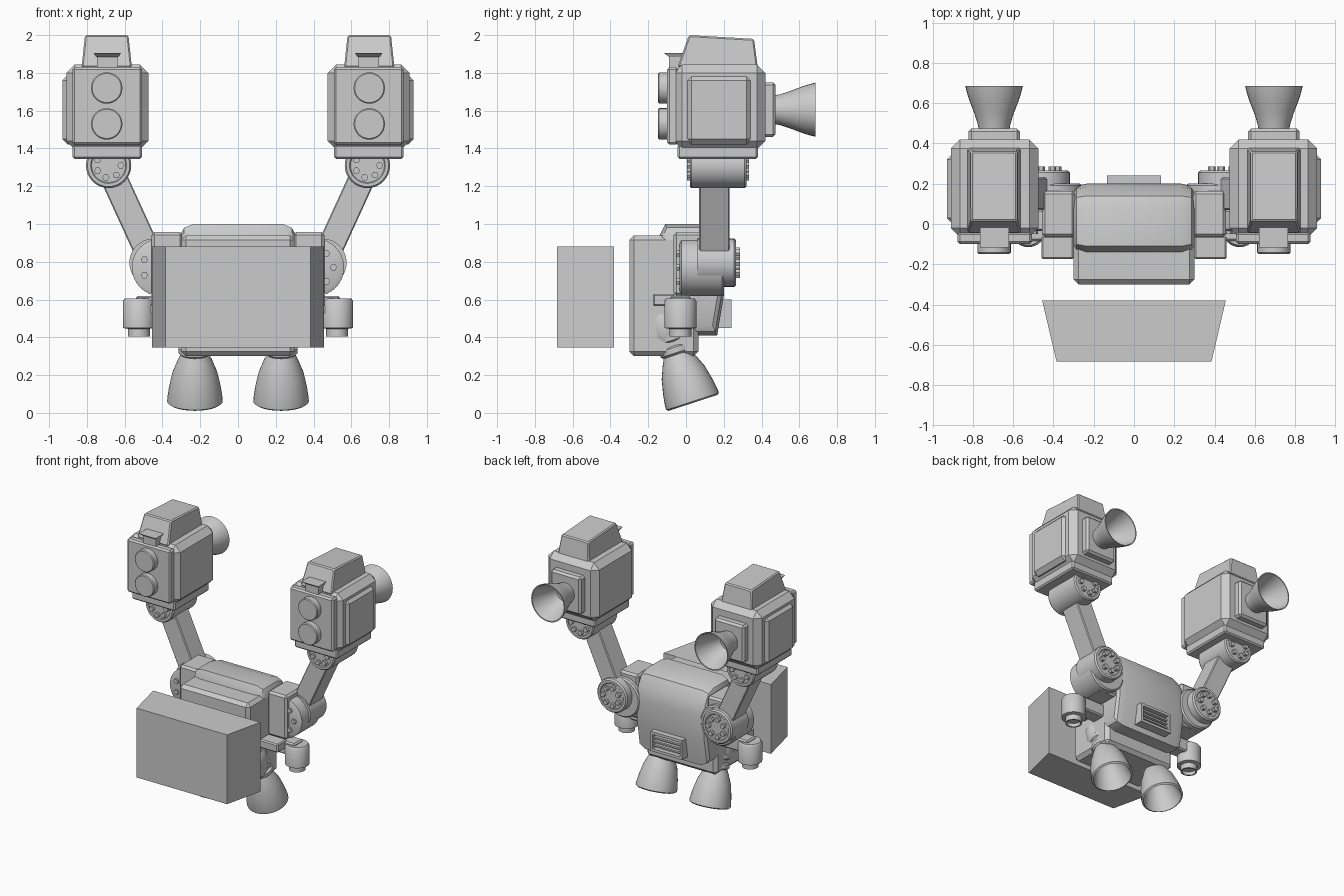
import bpy, bmesh, math
from mathutils import Vector

if "Cube" in bpy.data.objects:
    bpy.data.objects.remove(bpy.data.objects["Cube"], do_unlink=True)

grey = bpy.data.materials.new("plain grey")
grey.use_nodes = True
grey.diffuse_color = (0.6, 0.6, 0.6, 1)
grey.node_tree.nodes["Principled BSDF"].inputs["Base Color"].default_value = (0.6, 0.6, 0.6, 1)


def loft(name, loops, bevel=0.0, segments=1, smooth=False, caps=(True, True)):
    """Skin a series of equal vertex loops into one closed part."""
    bm = bmesh.new()
    rings = [[bm.verts.new(p) for p in loop] for loop in loops]
    n = len(rings[0])
    for a, b in zip(rings, rings[1:]):
        for i in range(n):
            j = (i + 1) % n
            bm.faces.new((a[i], a[j], b[j], b[i]))
    if caps[0]:
        bm.faces.new(rings[0][::-1])
    if caps[1]:
        bm.faces.new(rings[-1])
    bmesh.ops.recalc_face_normals(bm, faces=bm.faces)
    if bevel:
        bmesh.ops.bevel(bm, geom=bm.edges[:], offset=bevel, segments=segments,
                        profile=0.5, affect='EDGES', clamp_overlap=True)
    mesh = bpy.data.meshes.new(name)
    bm.to_mesh(mesh)
    bm.free()
    mesh.materials.append(grey)
    ob = bpy.data.objects.new(name, mesh)
    bpy.context.collection.objects.link(ob)
    if smooth:
        bpy.ops.object.select_all(action='DESELECT')
        ob.select_set(True)
        bpy.context.view_layer.objects.active = ob
        bpy.ops.object.shade_smooth_by_angle(angle=math.radians(35))
    return ob


def rect(x, y, z):
    return [(x[0], y[0], z), (x[1], y[0], z), (x[1], y[1], z), (x[0], y[1], z)]


def box(name, x, y, z, bevel=0.0, segments=1):
    return loft(name, [rect(x, y, z[0]), rect(x, y, z[1])], bevel, segments)


def lathe(name, origin, direction, profile, sides=32):
    """Revolve (radius, distance) pairs about an axis."""
    q = Vector(direction).to_track_quat('Z', 'Y')
    loops = []
    for r, h in profile:
        loops.append([Vector(origin) + q @ Vector((r * math.cos(a), r * math.sin(a), h))
                      for a in (2 * math.pi * i / sides for i in range(sides))])
    return loft(name, loops, smooth=True)


def bolts(name, centre, direction, radius, count=7):
    for i in range(count):
        a = 2 * math.pi * i / count
        at = Vector(centre) + Vector((radius * math.cos(a), 0, radius * math.sin(a)))
        lathe(f"{name}_{i + 1}", at, direction, [(0.019, -0.01), (0.019, 0.02)], 6)


def span(s, centre, half):
    return (s * centre - half, s * centre + half)


# Front block, narrower toward the front
loft("front_block", [
    [(-0.456, -0.38, z), (0.456, -0.38, z), (0.385, -0.683, z), (-0.385, -0.683, z)]
    for z in (0.347, 0.88)])

# Torso: front chest and rounded back shell
box("chest", (-0.3, 0.3), (-0.3, 0.065), (0.3, 0.94), 0.025)
shell = [(-0.15, 0.92), (-0.11, 1.0), (0.07, 1.0), (0.14, 0.975), (0.185, 0.9),
         (0.2, 0.8), (0.2, 0.62), (0.165, 0.41), (-0.12, 0.41)]


def shell_loop(x, k):
    return [(x, 0.02 + (y - 0.02) * k, 0.72 + (z - 0.72) * k) for y, z in shell]


loft("back_shell", [shell_loop(-0.3, 0.83), shell_loop(-0.285, 0.93), shell_loop(-0.235, 1),
                    shell_loop(0.235, 1), shell_loop(0.285, 0.93), shell_loop(0.3, 0.83)],
     smooth=True)

# Back vent: frame bars and slats
box("vent_back", (-0.13, 0.13), (0.14, 0.205), (0.455, 0.595))
for z in (0.45, 0.58):
    box("vent_rail", (-0.135, 0.135), (0.14, 0.24), (z, z + 0.02))
for x in (-0.135, 0.115):
    box("vent_post", (x, x + 0.02), (0.14, 0.24), (0.45, 0.6))
for z in (0.488, 0.518, 0.548):
    box("vent_slat", (-0.12, 0.12), (0.15, 0.228), (z, z + 0.013))

for s, side in ((1, "left_"), (-1, "right_")):
    # Shoulder block and joint
    box(side + "shoulder_block", span(s, 0.375, 0.082), (-0.065, 0.165), (0.62, 0.957), 0.015)
    lathe(side + "shoulder_housing", (s * 0.41, -0.035, 0.77), (0, 1, 0),
          [(0.13, 0), (0.152, 0.01), (0.152, 0.225), (0.142, 0.235)])
    lathe(side + "shoulder_cap", (s * 0.447, 0.06, 0.795), (0, 1, 0),
          [(0.128, 0), (0.128, 0.195), (0.118, 0.205), (0.1, 0.205), (0.095, 0.2)])
    bolts(side + "shoulder_bolt", (s * 0.447, 0.265, 0.795), (0, 1, 0), 0.067)
    bolts(side + "shoulder_front_bolt", (s * 0.41, -0.03, 0.77), (0, -1, 0), 0.095)

    # Slanted arm
    low, high = Vector((s * 0.447, 0.15, 0.785)), Vector((s * 0.685, 0.15, 1.305))
    across = (high - low).cross(Vector((0, 1, 0))).normalized() * 0.07
    depth = Vector((0, 0.08, 0))
    loft(side + "arm", [[p - across - depth, p + across - depth,
                         p + across + depth, p - across + depth] for p in (low, high)], 0.006)

    # Elbow joint
    lathe(side + "elbow", (s * 0.685, 0.02, 1.31), (0, 1, 0),
          [(0.09, 0.006), (0.095, 0), (0.112, 0), (0.12, 0.01), (0.12, 0.29),
           (0.112, 0.3), (0.095, 0.3), (0.09, 0.294)])
    bolts(side + "elbow_front_bolt", (s * 0.685, 0.026, 1.31), (0, -1, 0), 0.065)
    bolts(side + "elbow_back_bolt", (s * 0.685, 0.314, 1.31), (0, 1, 0), 0.065)

    # Pod: base, body, side panel, top housing
    box(side + "pod_base", span(s, 0.692, 0.183), (-0.045, 0.38), (1.345, 1.42), 0.01)
    box(side + "pod_body", span(s, 0.692, 0.217), (-0.065, 0.42), (1.395, 1.845), 0.045)
    box(side + "pod_side_panel", span(s, 0.89, 0.04), (0.0, 0.35), (1.42, 1.79), 0.03)
    top = [rect(span(s, 0.695, 0.133), (-0.045, 0.38), 1.83),
           rect(span(s, 0.695, 0.115), (0.015, 0.36), 2.0)]
    top[1] = [(x, y, 2.0 if y < 0.1 else 1.98) for x, y, z in top[1]]
    loft(side + "pod_top", top, 0.008)

    # Pod front plate, twin lenses and visor
    box(side + "pod_front_plate", span(s, 0.692, 0.185), (-0.1, -0.04), (1.42, 1.83), 0.012)
    for z in (1.53, 1.72):
        lathe(side + "lens", (s * 0.695, -0.08, z), (0, -1, 0),
              [(0.083, 0), (0.083, 0.062), (0.077, 0.068)])
    box(side + "visor_box", span(s, 0.692, 0.055), (-0.09, 0.02), (1.82, 1.895))
    loft(side + "visor_lip", [rect(span(s, 0.692, 0.06), (-0.09, 0.02), 1.885),
                              rect(span(s, 0.692, 0.072), (-0.117, 0.02), 1.905)])

    # Pod rear mount and hollow nozzle
    box(side + "nozzle_mount", span(s, 0.695, 0.128), (0.38, 0.475), (1.46, 1.75), 0.015)
    lathe(side + "rear_nozzle", (s * 0.695, 0.46, 1.605), (0, 1, 0),
          [(0.075, 0), (0.082, 0.04), (0.1, 0.095), (0.125, 0.16), (0.137, 0.2), (0.143, 0.225),
           (0.135, 0.225), (0.115, 0.16), (0.09, 0.095), (0.06, 0.03)])

    # Small side thruster and its bracket
    box(side + "bracket", span(s, 0.41, 0.13), (-0.085, 0.025), (0.52, 0.62), 0.01)
    box(side + "bracket_plate", span(s, 0.38, 0.08), (-0.175, -0.06), (0.565, 0.63), 0.008)
    lathe(side + "side_thruster", (s * 0.525, -0.03, 0.4), (0, 0, 1),
          [(0.045, 0.03), (0.048, 0.005), (0.058, 0.005), (0.058, 0.045), (0.085, 0.05),
           (0.085, 0.19), (0.075, 0.205)])

    # Tilted leg with stacked rings and hollow foot nozzle
    axis = Vector((0, -0.31, 0.95)).normalized()
    foot = Vector((s * 0.228, 0.037, 0.053))
    lathe(side + "leg_rings", foot + axis * 0.25, axis,
          [(0.07, 0), (0.075, 0.02), (0.088, 0.03), (0.088, 0.06), (0.07, 0.07),
           (0.07, 0.09), (0.085, 0.1), (0.085, 0.13)])
    lathe(side + "leg_hip", (s * 0.228, -0.095, 0.37), (0, -0.25, 0.97),
          [(0.07, 0), (0.085, 0.04), (0.085, 0.13), (0.07, 0.16)])
    lathe(side + "foot_nozzle", foot, axis,
          [(0.06, 0.2), (0.105, 0.12), (0.128, 0.02), (0.135, 0.0), (0.147, 0.008), (0.146, 0.03),
           (0.137, 0.09), (0.119, 0.17), (0.092, 0.235), (0.075, 0.27)])
